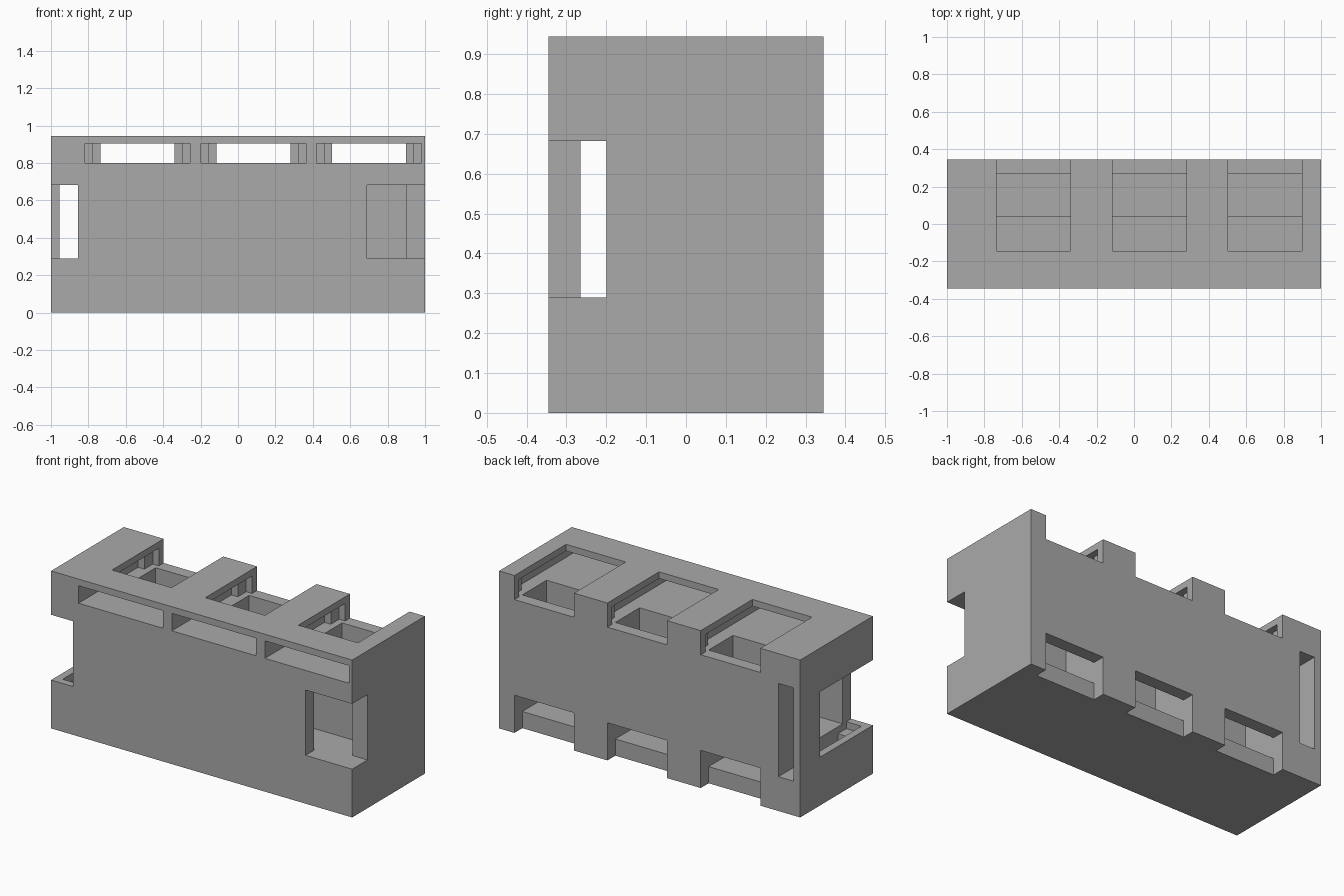
import bpy
import bmesh

if "Cube" in bpy.data.objects:
    bpy.data.objects.remove(bpy.data.objects["Cube"], do_unlink=True)

HALF_Y, TOP = 0.345, 0.945
OUT = 0.1  # overshoot of cutters beyond the block faces


def box(name, x, y, z):
    """Axis-aligned box from three (low, high) ranges."""
    bm = bmesh.new()
    bmesh.ops.create_cube(bm, size=1)
    for v in bm.verts:
        v.co = [r[0] if c < 0 else r[1] for c, r in zip(v.co, (x, y, z))]
    mesh = bpy.data.meshes.new(name)
    bm.to_mesh(mesh)
    bm.free()
    obj = bpy.data.objects.new(name, mesh)
    bpy.context.scene.collection.objects.link(obj)
    return obj


grey = bpy.data.materials.new("plain grey")
grey.use_nodes = True
colour = (0.4, 0.4, 0.4, 1)
grey.diffuse_color = colour
grey.node_tree.nodes["Principled BSDF"].inputs["Base Color"].default_value = colour

block = box("dispenser_block", (-1, 1), (-HALF_Y, HALF_Y), (0, TOP))
block.data.materials.append(grey)
cuts = []


def cut(name, x, y, z):
    cutter = box(name, x, y, z)
    cutter.hide_render = True
    mod = block.modifiers.new(name, "BOOLEAN")
    mod.operation = "DIFFERENCE"
    mod.solver = "EXACT"
    mod.object = cutter
    cuts.append(cutter)


# Three upright bays: loading notch, stepped lid slot, shaft and outlet at the back
for mid in (-0.5375, 0.0825, 0.7):
    def span(half):
        return (mid - half, mid + half)
    bay = span(0.198)
    cut("loading_notch", bay, (-0.145, HALF_Y + OUT), (0.80, TOP + OUT))
    cut("lid_slot", span(0.28), (-HALF_Y - OUT, 0.22), (0.80, 0.905))
    cut("lid_slot_end", span(0.238), (0.1, 0.30), (0.80, 0.905))
    cut("shaft", bay, (0.04, 0.27), (0.10, 0.85))
    cut("outlet", bay, (0.27, HALF_Y + OUT), (-OUT, 0.226))

# One sideways bay: the same layout turned to run along the length
bay = (0.29, 0.682)
cut("side_notch", (-1 - OUT, -0.855), (-HALF_Y - OUT, 0.155), bay)
cut("side_slot", (-0.955, -0.855), (-0.22, HALF_Y + OUT), (0.206, 0.766))
cut("side_slot_end", (-0.955, -0.855), (-0.30, -0.1), (0.248, 0.724))
cut("side_shaft", (-0.9, 0.90), (-0.265, -0.035), bay)
cut("side_outlet", (0.69, 1 + OUT), (-HALF_Y - OUT, -0.20), bay)

# Bake the cuts and drop the cutters
bpy.context.view_layer.update()
graph = bpy.context.evaluated_depsgraph_get()
carved = bpy.data.meshes.new_from_object(block.evaluated_get(graph))
block.modifiers.clear()
block.data = carved
carved.name = "dispenser_block"
for cutter in cuts:
    bpy.data.objects.remove(cutter, do_unlink=True)
carved.materials.clear()
carved.materials.append(grey)
for face in carved.polygons:
    face.material_index = 0
    face.use_smooth = False
